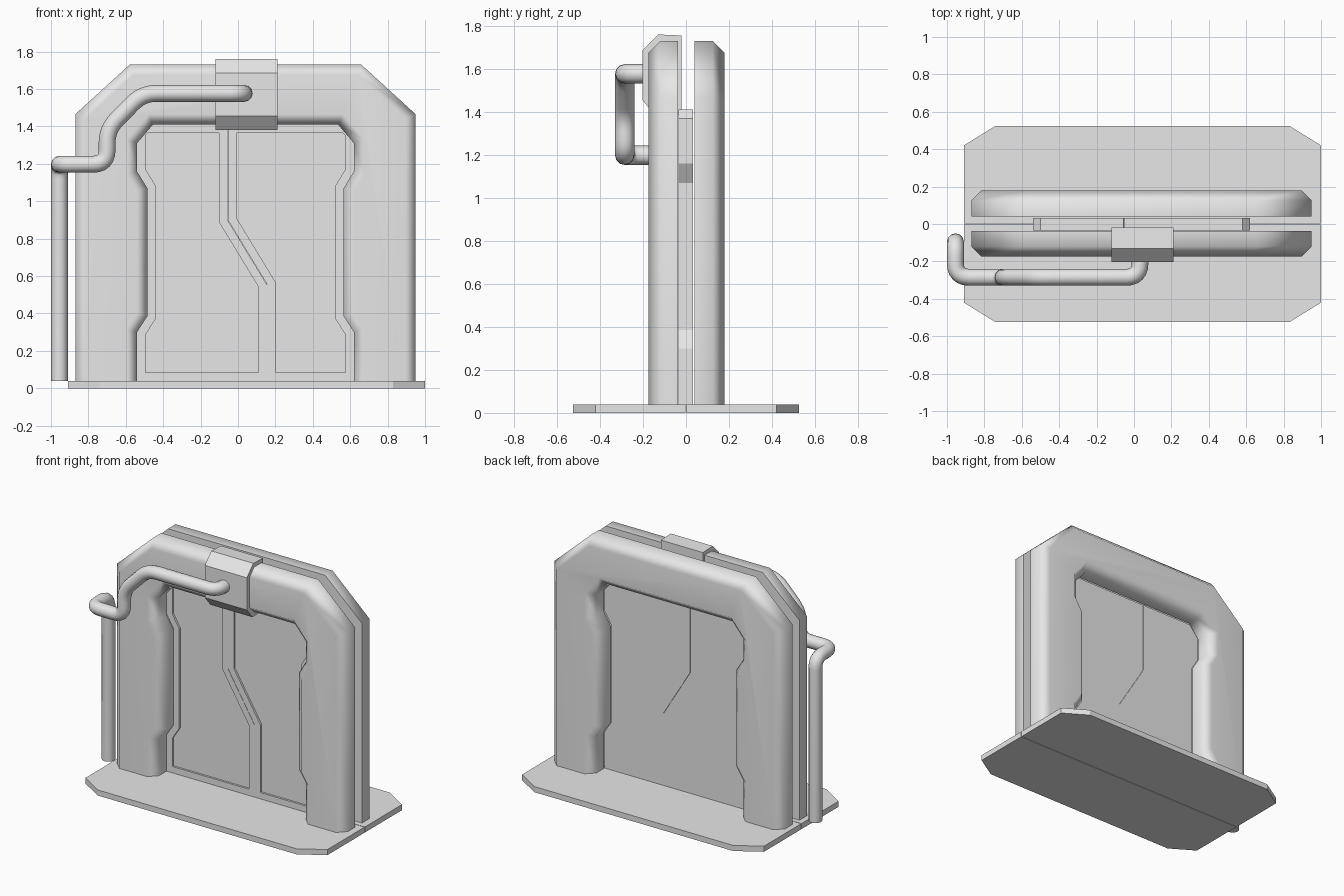
import bpy, bmesh
from math import radians
from mathutils import Vector

cube = bpy.data.objects.get("Cube")
if cube:
    bpy.data.objects.remove(cube, do_unlink=True)

GREY = (0.8, 0.8, 0.8, 1.0)
grey = bpy.data.materials.new("plain_grey")
grey.use_nodes = True
grey.diffuse_color = GREY
grey.node_tree.nodes["Principled BSDF"].inputs["Base Color"].default_value = GREY

FLOOR = 0.04       # top of the base plate
CENTRE = 0.04      # middle of the gate in x


def finish(name, mesh, smooth=None):
    obj = bpy.data.objects.new(name, mesh)
    bpy.context.collection.objects.link(obj)
    mesh.materials.clear()
    mesh.materials.append(grey)
    if smooth:
        bpy.ops.object.select_all(action='DESELECT')
        obj.select_set(True)
        bpy.context.view_layer.objects.active = obj
        bpy.ops.object.shade_smooth_by_angle(angle=radians(smooth))
    return obj


def prism(points, axis, lo, hi):
    """Extrude a 2D outline along one axis and return it as a bmesh."""
    bm = bmesh.new()

    def place(p, d):
        co = list(p)
        co.insert(axis, d)
        return bm.verts.new(co)

    a = [place(p, lo) for p in points]
    b = [place(p, hi) for p in points]
    bm.faces.new(a)
    bm.faces.new(b[::-1])
    for i in range(len(a)):
        j = (i + 1) % len(a)
        bm.faces.new((a[i], b[i], b[j], a[j]))
    bmesh.ops.recalc_face_normals(bm, faces=bm.faces)
    return bm


def to_object(name, bm, smooth=None):
    mesh = bpy.data.meshes.new(name)
    bm.to_mesh(mesh)
    bm.free()
    return finish(name, mesh, smooth)


def flip(points):
    """Mirror an outline about the middle of the gate, in reverse order."""
    return [(2 * CENTRE - x, z) for x, z in reversed(points)]


# Base plate, in a front and a back half
for name, s in (("base_front", -1), ("base_back", 1)):
    half = [(-0.91, s * 0.002), (-0.91, s * 0.42), (-0.74, s * 0.525),
            (0.83, s * 0.525), (1.0, s * 0.42), (1.0, s * 0.002)]
    to_object(name, prism(half, 2, 0, FLOOR))

# Door frames: notched arch with a chamfered outward rim
outer = [(-0.87, FLOOR), (-0.87, 1.465), (-0.58, 1.73)]
notch = [(-0.54, FLOOR), (-0.54, 0.30), (-0.485, 0.385),
         (-0.485, 1.07), (-0.54, 1.16)]
opening = notch + [(-0.54, 1.31), (-0.455, 1.41)]
arch = outer + flip(outer) + flip(opening)[::-1] + opening[::-1]
for name, inside, face in (("front_frame", -0.037, -0.175),
                           ("back_frame", 0.04, 0.18)):
    bm = prism(arch, 1, inside, face)
    rim = [e for e in bm.edges
           if all(abs(v.co.y - face) < 1e-4 for v in e.verts)
           and any(v.co.z > FLOOR + 1e-4 for v in e.verts)]
    bmesh.ops.bevel(bm, geom=rim, offset=0.055, segments=1,
                    affect='EDGES', profile=0.5)
    frame = to_object(name, bm, 50)
    weighted = frame.modifiers.new("clean_shading", 'WEIGHTED_NORMAL')
    weighted.keep_sharp = True

# Two door leaves meeting at a kinked seam, each with a sunken front
side = notch + [(-0.54, 1.37), (-0.50, 1.41)]
seam = [(-0.055, 1.41), (-0.055, 0.9), (0.155, 0.555), (0.155, FLOOR)]


def shifted(points, dx):
    return [(x + dx, z) for x, z in points]


leaves = {"right_door": side + shifted(seam, -0.001),
          "left_door": flip(side) + shifted(seam, 0.001)[::-1]}
leaves["left_door"] = flip(side) + shifted(seam[::-1], 0.001)
for name, outline in leaves.items():
    bm = prism(outline, 1, -0.034, 0.032)
    front = min(bm.faces, key=lambda f: f.calc_center_median().y)
    bmesh.ops.inset_region(bm, faces=[front], thickness=0.045,
                           use_even_offset=True, use_boundary=True)
    sunk = bmesh.ops.extrude_discrete_faces(bm, faces=[front])["faces"][0]
    bmesh.ops.translate(bm, verts=sunk.verts, vec=(0, 0.014, 0))
    to_object(name, bm)

# Clamp box around the top of the front frame
clamp = [(-0.02, 1.755), (-0.13, 1.76), (-0.203, 1.685),
         (-0.203, 1.455), (-0.14, 1.38), (-0.02, 1.385)]
to_object("clamp_box", prism(clamp, 0, -0.12, 0.212))


# Pipe from the clamp down to the ground beside the gate
def rounded(path, radius, steps=6):
    pts = [Vector(p) for p in path]
    out = [pts[0]]
    for a, b, c in zip(pts, pts[1:], pts[2:]):
        start = b + (a - b).normalized() * radius
        end = b + (c - b).normalized() * radius
        for i in range(steps + 1):
            t = i / steps
            out.append(start.lerp(b, t).lerp(b.lerp(end, t), t))
    return out + [pts[-1]]


route = rounded([(0.032, -0.17, 1.577), (0.032, -0.285, 1.577),
                 (-0.51, -0.285, 1.577), (-0.70, -0.285, 1.385),
                 (-0.70, -0.285, 1.198), (-0.955, -0.285, 1.198),
                 (-0.955, -0.095, 1.198), (-0.955, -0.095, FLOOR)], 0.075)
curve = bpy.data.curves.new("pipe_path", 'CURVE')
curve.dimensions = '3D'
curve.bevel_depth = 0.045
curve.bevel_resolution = 4
curve.use_fill_caps = True
spline = curve.splines.new('POLY')
spline.points.add(len(route) - 1)
for point, co in zip(spline.points, route):
    point.co = (*co, 1)
helper = bpy.data.objects.new("pipe_path", curve)
bpy.context.collection.objects.link(helper)
graph = bpy.context.evaluated_depsgraph_get()
pipe_mesh = bpy.data.meshes.new_from_object(helper.evaluated_get(graph))
bpy.data.objects.remove(helper, do_unlink=True)
finish("pipe", pipe_mesh, 50)
